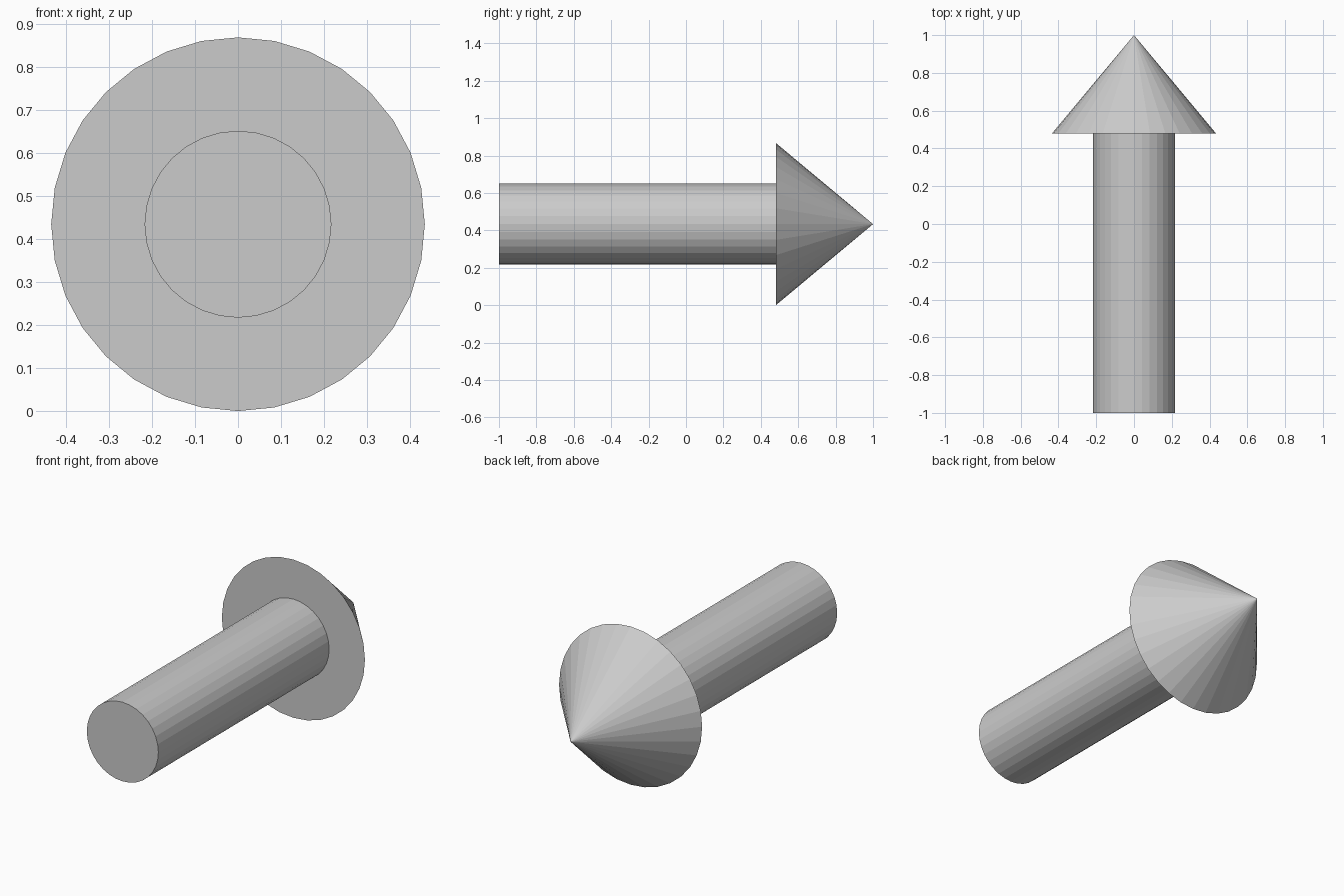
import bpy
from math import radians

if "Cube" in bpy.data.objects:
    bpy.data.objects.remove(bpy.data.objects["Cube"])

R = 0.434          # head radius, also the height of the axis
SIDES = 32


def along_y(name, r1, r2, y0, y1):
    """Flat-shaded cone or cylinder on the arrow axis, from y0 to y1."""
    bpy.ops.mesh.primitive_cone_add(
        vertices=SIDES, radius1=r1, radius2=r2, depth=y1 - y0,
        location=(0, (y0 + y1) / 2, R), rotation=(radians(-90), 0, 0))
    bpy.context.object.name = name


# Round shaft, its end buried inside the head
along_y("arrow_shaft", R / 2, R / 2, -1.0, 0.739)

# Conical head
along_y("arrow_head", R, 0, 0.48, 1.0)
